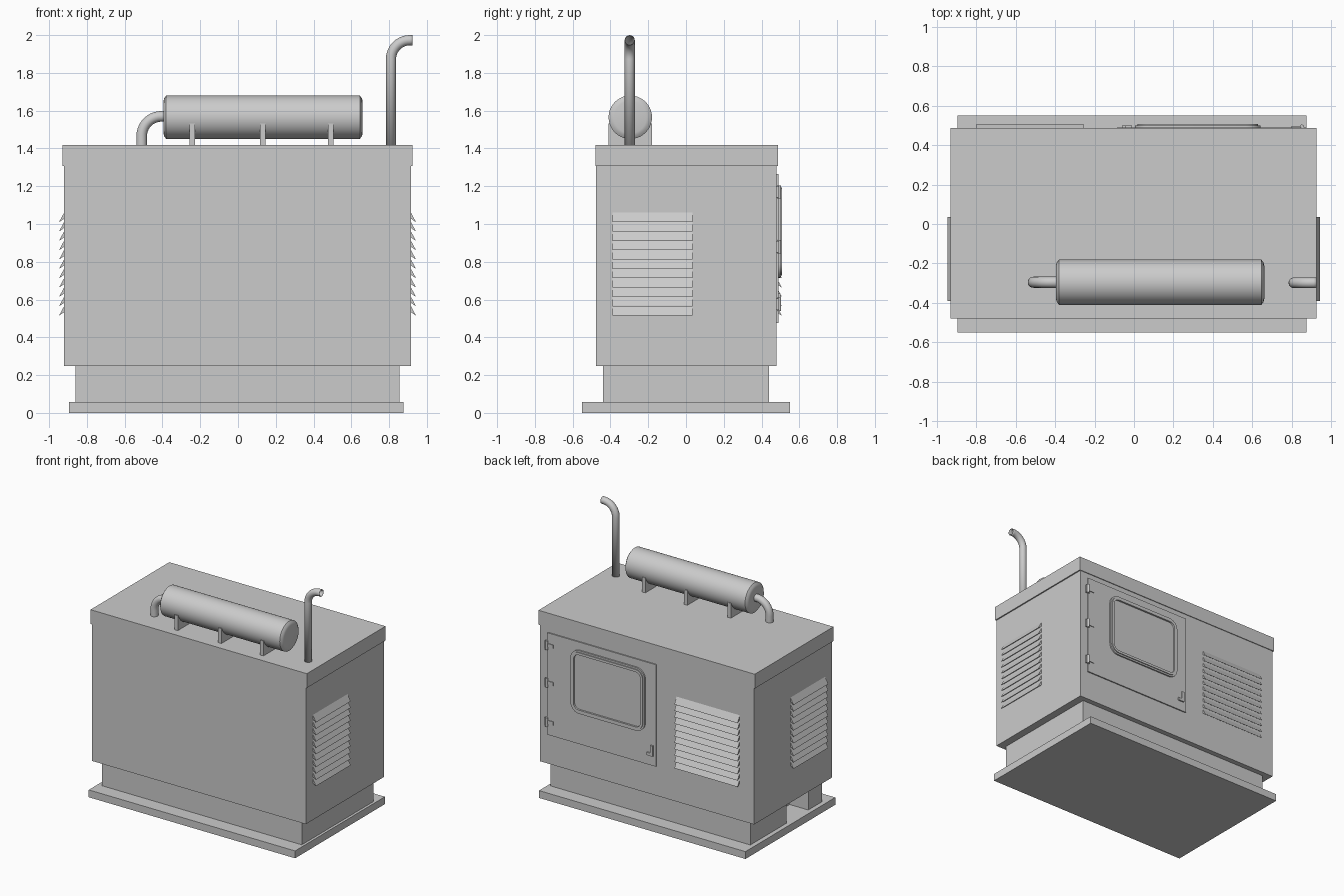
import bpy, bmesh, math
from mathutils import Vector

if "Cube" in bpy.data.objects:
    bpy.data.objects.remove(bpy.data.objects["Cube"])


def mesh_object(name, bm):
    bmesh.ops.recalc_face_normals(bm, faces=bm.faces)
    me = bpy.data.meshes.new(name)
    bm.to_mesh(me)
    bm.free()
    ob = bpy.data.objects.new(name, me)
    bpy.context.collection.objects.link(ob)
    return ob


def smooth(ob, angle=35):
    bpy.ops.object.select_all(action='DESELECT')
    ob.select_set(True)
    bpy.context.view_layer.objects.active = ob
    bpy.ops.object.shade_smooth_by_angle(angle=math.radians(angle))


def box(name, x, y, z):
    bm = bmesh.new()
    bmesh.ops.create_cube(bm, size=1)
    for v in bm.verts:
        v.co = [(r[0] + r[1]) / 2 + c * (r[1] - r[0]) for r, c in zip((x, y, z), v.co)]
    return mesh_object(name, bm)


def prism(name, pts, a, b, place):
    """Extrude a closed 2D profile from a to b; place(u, v, w) gives the 3D point."""
    bm = bmesh.new()
    ends = [[bm.verts.new(place(u, v, w)) for u, v in pts] for w in (a, b)]
    bm.faces.new(ends[0])
    bm.faces.new(ends[1])
    n = len(pts)
    for i in range(n):
        j = (i + 1) % n
        bm.faces.new((ends[0][i], ends[0][j], ends[1][j], ends[1][i]))
    return mesh_object(name, bm)


def arc(cx, cz, r, a0, a1, n=10):
    return [(cx + r * math.cos(math.radians(a0 + (a1 - a0) * i / n)),
             cz + r * math.sin(math.radians(a0 + (a1 - a0) * i / n))) for i in range(n + 1)]


def pipe(name, path, y, radius, sides=20, wall=0):
    """Sweep a round section along a path in the xz plane."""
    bm = bmesh.new()
    pts = [Vector((x, y, z)) for x, z in path]
    rings = []
    for i, p in enumerate(pts):
        t = (pts[min(i + 1, len(pts) - 1)] - pts[max(i - 1, 0)]).normalized()
        if i == len(pts) - 1:
            t = Vector((1, 0, 0))
        side = Vector((0, 1, 0))
        up = t.cross(side)
        rings.append([bm.verts.new(p + radius * (side * math.cos(k * math.tau / sides) +
                      up * math.sin(k * math.tau / sides))) for k in range(sides)])
    for a, b in zip(rings, rings[1:]):
        for k in range(sides):
            m = (k + 1) % sides
            bm.faces.new((a[k], a[m], b[m], b[k]))
    ob = mesh_object(name, bm)
    if wall:
        mod = ob.modifiers.new("wall", 'SOLIDIFY')
        mod.thickness = wall
        mod.offset = -1
    smooth(ob)
    return ob


def rounded_rect(x0, x1, z0, z1, r):
    return (arc(x1 - r, z1 - r, r, 0, 90, 6) + arc(x0 + r, z1 - r, r, 90, 180, 6) +
            arc(x0 + r, z0 + r, r, 180, 270, 6) + arc(x1 - r, z0 + r, r, 270, 360, 6))


# base plate, body and roof cap
box("base_plate", (-.895, .875), (-.55, .55), (0, .057))
box("cabinet_body", (-.92, .915), (-.476, .48), (.247, 1.31))
box("roof_cap", (-.93, .925), (-.478, .486), (1.306, 1.417))

# plinth with an access opening in the left end
W, E, N = -.86, .855, .44
outline = [(W, -N), (E, -N), (E, N), (W, N), (W, 0), (W + .16, 0), (W + .16, -.27), (W, -.27)]
prism("plinth", outline, .055, .25, lambda u, v, w: (u, v, w))

# muffler: lathed profile with dished ends
profile = [(-.395, 0), (-.395, .085), (-.391, .1), (-.38, .115), (.645, .115),
           (.656, .1), (.66, .085), (.66, 0)]
bm = bmesh.new()
verts = [bm.verts.new((x, -.295 + r, 1.565)) for x, r in profile]
edges = [bm.edges.new(p) for p in zip(verts, verts[1:])]
bmesh.ops.spin(bm, geom=verts + edges, cent=(0, -.295, 1.565), axis=(1, 0, 0),
               angle=math.tau, steps=40)
bmesh.ops.remove_doubles(bm, verts=bm.verts, dist=.0001)
smooth(mesh_object("muffler", bm), 30)

# muffler saddles
for i, x in enumerate((-.243, .131, .491)):
    box(f"muffler_saddle_{i + 1}", (x - .015, x + .015), (-.411, -.181), (1.41, 1.532))

# inlet elbow and open exhaust stack
pipe("inlet_elbow", [(-.51, 1.41)] + arc(-.405, 1.465, .105, 180, 90) + [(-.38, 1.57)], -.295, .028)
pipe("exhaust_stack", [(.81, 1.41)] + arc(.91, 1.873, .1, 180, 90) + [(.925, 1.973)],
     -.298, .027, wall=.004)

# louvre panels: wedge slats sloping outward and down
slat = [(-.003, .05), (0, .048), (.026, 0), (.026, -.003), (-.003, .018)]
panels = {
    "right": (-.39, .035, lambda u, v, w: (.915 + u, w, v)),
    "left": (-.39, .035, lambda u, v, w: (-.92 - u, w, v)),
    "back": (-.797, -.255, lambda u, v, w: (w, .48 + u, v)),
}
for side, (a, b, place) in panels.items():
    for i in range(11):
        z = .518 + .0495 * i
        prism(f"{side}_louvre_{i + 1}", [(u, v + z) for u, v in slat], a, b, place)

# back door panel
box("door_panel", (-.085, .848), (.475, .489), (.475, 1.265))


# window frame: two stepped rounded rings around a pane
def ring(name, outer, inner, y0, y1):
    bm = bmesh.new()
    loops = [[bm.verts.new((x, y, z)) for x, z in pts]
             for pts, y in ((outer, y0), (outer, y1), (inner, y1), (inner, y0))]
    n = len(outer)
    for a, b in zip(loops, loops[1:] + loops[:1]):
        for i in range(n):
            j = (i + 1) % n
            bm.faces.new((a[i], a[j], b[j], b[i]))
    smooth(mesh_object(name, bm))


def rect(d):
    return rounded_rect(.005 + d, .642 - d, .715 + d, 1.205 - d, .075 - d)


ring("window_frame_outer", rect(0), rect(.017), .485, .5)
ring("window_frame_inner", rect(.013), rect(.032), .485, .507)
prism("window_pane", rect(.025), .485, .493, lambda u, v, w: (u, w, v))

# door hinges: barrel, two leaves
for i, z in enumerate((1.17, .88, .575)):
    n = i + 1
    box(f"hinge_leaf_{n}", (.795, .848), (.485, .494), (z - .014, z + .014))
    box(f"hinge_mount_{n}", (.848, .868), (.475, .492), (z - .03, z + .03))
    barrel = [(u, v) for u, v in arc(.85, .494, .01, 0, 360, 12)[:-1]]
    smooth(prism(f"hinge_barrel_{n}", barrel, z - .035, z + .035, lambda u, v, w: (u, v, w)))

# door latch: L-shaped handle
handle = [(-.062, .55), (-.01, .55), (-.01, .572), (-.042, .572), (-.042, .632), (-.062, .632)]
prism("door_handle", handle, .485, .499, lambda u, v, w: (u, w, v))
